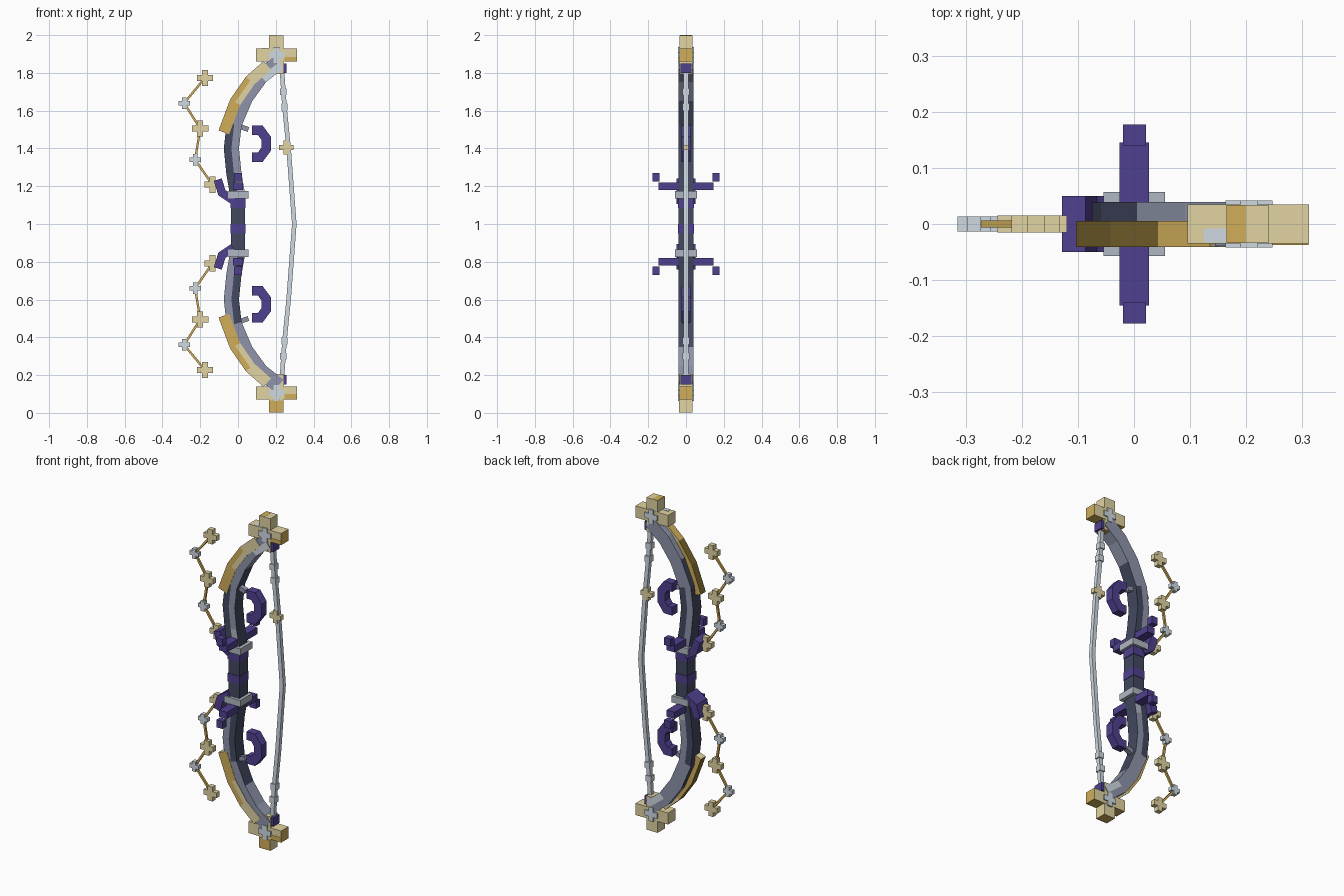
import bpy, bmesh, math
from mathutils import Matrix, Vector

if "Cube" in bpy.data.objects:
    bpy.data.objects.remove(bpy.data.objects["Cube"])


def material(name, hex_code):
    rgb = [int(hex_code[i:i + 2], 16) / 255 for i in (0, 2, 4)]
    col = [c / 12.92 if c < 0.04 else ((c + 0.055) / 1.055) ** 2.4 for c in rgb] + [1]
    m = bpy.data.materials.new(name)
    m.use_nodes = True
    m.diffuse_color = col
    m.node_tree.nodes["Principled BSDF"].inputs["Base Color"].default_value = col
    return m


TAN = material("pale_gold", "e1d4a2")
GOLD = material("deep_gold", "d0ae5a")
OLIVE = material("shaded_gold", "7c682f")
SILVER = material("silver", "d0dae2")
STEEL = material("steel", "b0b7c2")
GREY = material("slate_grey", "8e94aa")
DARK = material("dark_slate", "424860")
PURPLE = material("purple", "50408f")


def finish(name, bm, mats):
    bmesh.ops.recalc_face_normals(bm, faces=bm.faces)
    me = bpy.data.meshes.new(name)
    bm.to_mesh(me)
    bm.free()
    for m in mats:
        me.materials.append(m)
    ob = bpy.data.objects.new(name, me)
    bpy.context.collection.objects.link(ob)
    return ob


def boxes(name, mat, *extents):
    """One object made of boxes, each (x0, x1, y0, y1, z0, z1)."""
    bm = bmesh.new()
    for x0, x1, y0, y1, z0, z1 in extents:
        mid = Vector((x0 + x1, y0 + y1, z0 + z1)) / 2
        size = Matrix.Diagonal((x1 - x0, y1 - y0, z1 - z0, 1))
        bmesh.ops.create_cube(bm, size=1, matrix=Matrix.Translation(mid) @ size)
    return finish(name, bm, [mat])


def plus(name, mat, x, z, reach, arm, depth):
    return boxes(name, mat, (x - reach, x + reach, -depth, depth, z - arm, z + arm),
                 (x - arm, x + arm, -depth, depth, z - reach, z + reach))


def ribbon(name, path, half, y0, y1, mats, rule=None):
    """Bar of rectangular section along an x-z path; rule(segment, side) picks the colour."""
    pts = [Vector(p) for p in path]
    bm = bmesh.new()
    rings = []
    for i, p in enumerate(pts):
        a = (p - pts[i - 1]).normalized() if i else None
        b = (pts[i + 1] - p).normalized() if i < len(pts) - 1 else None
        t = ((a or b) + (b or a)).normalized()
        n = Vector((-t.y, t.x)) * half / (t.dot(a or b))
        # ring order: outer front, mid front, inner front, inner back, mid back, outer back
        rings.append([bm.verts.new((p.x + n.x * k, y, p.y + n.y * k))
                      for k, y in ((1, y0), (0, y0), (-1, y0), (-1, y1), (0, y1), (1, y1))])
    sides = ("front_outer", "front_inner", "inner", "back_inner", "back_outer", "outer")
    for i in range(len(rings) - 1):
        for j, side in enumerate(sides):
            k = (j + 1) % 6
            f = bm.faces.new((rings[i][j], rings[i][k], rings[i + 1][k], rings[i + 1][j]))
            f.material_index = rule(i, side) if rule else 0
    for r in (rings[0], rings[-1]):
        bm.faces.new(r)
    return finish(name, bm, mats)


half_parts = []
add = half_parts.append

# Curved limb: two-tone lower stretch with a pale foot, grey upper stretch, silver end
limb_path = [(0, 1.14), (-0.022, 1.27), (-0.035, 1.4), (-0.02, 1.53),
             (0.04, 1.67), (0.12, 1.78), (0.215, 1.855)]


def limb_rule(i, side):
    if side == "front_inner" and i in (0, 5):
        return 3 if i == 0 else 2
    if side in ("inner", "outer"):
        return int(i < 4)
    return int(i < 3 and side in ("front_outer", "back_inner"))


add(ribbon("limb", limb_path, 0.04, -0.039, 0.039, [GREY, DARK, SILVER, STEEL], limb_rule))


# Gilded guard on the front half of the limb's outer edge
def guard_rule(i, side):
    if side == "outer":
        return 2 if i < 2 else 1
    return int(i == 0 or (i == 1 and side != "front_inner"))


add(ribbon("limb_guard", [(-0.075, 1.485), (-0.015, 1.645), (0.065, 1.76), (0.155, 1.84)],
           0.03, -0.041, 0.005, [TAN, GOLD, OLIVE], guard_rule))

# Tip cross with silver inlay, and string anchor
add(boxes("tip_cross", TAN, (0.095, 0.312, -0.035, 0.035, 1.86, 1.93),
          (0.165, 0.24, -0.034, 0.034, 1.795, 1.999)))
add(plus("tip_inlay", SILVER, 0.205, 1.895, 0.042, 0.016, 0.042))
add(boxes("tip_stem_inlay", SILVER, (0.178, 0.222, -0.037, 0.037, 1.8, 1.87)))
add(boxes("string_anchor", PURPLE, (0.22, 0.256, -0.03, 0.03, 1.8, 1.85)))

# Crescent and the peg facing it
arc = [math.radians(112 - 44.8 * k) for k in range(6)]
add(ribbon("crescent", [(0.096 + 0.057 * math.cos(a), 1.425 + 0.077 * math.sin(a)) for a in arc],
           0.025, -0.025, 0.025, [PURPLE]))
add(ribbon("limb_peg", [(0, 1.52), (0.055, 1.5)], 0.013, -0.015, 0.015, [GREY]))

# Collar, crossbar with raised ends, and outward horn
add(boxes("collar", STEEL, (-0.054, 0.055, -0.057, 0.057, 1.135, 1.175)))
add(boxes("crossbar", PURPLE, (-0.026, 0.027, -0.145, 0.145, 1.18, 1.22),
          (-0.02, 0.021, 0.14, 0.177, 1.225, 1.27),
          (-0.02, 0.021, -0.177, -0.14, 1.225, 1.27)))
add(ribbon("horn", [(-0.025, 1.125), (-0.085, 1.165), (-0.107, 1.235)], 0.022,
           -0.05, 0.05, [PURPLE]))

# Floating chain of stars
stars = [(-0.135, 1.208), (-0.227, 1.34), (-0.2, 1.505), (-0.285, 1.64), (-0.175, 1.773)]
for i, (x, z) in enumerate(stars):
    if i % 2:
        add(plus(f"star_{i}", SILVER, x, z, 0.03, 0.012, 0.013))
    else:
        add(plus(f"star_{i}", TAN, x, z, 0.043, 0.016, 0.015))
    if i:
        add(ribbon(f"star_link_{i}", [stars[i - 1], (x, z)], 0.006, -0.006, 0.006, [GOLD]))

# Lower half: mirrored in z, except the limb, which is turned so its two tones swap
lift = Matrix.Translation((0, 0, 2))
for ob in half_parts:
    low = bpy.data.objects.new("lower_" + ob.name, ob.data.copy())
    if ob.name == "limb":
        low.data.transform(lift @ Matrix.Rotation(math.pi, 4, "X"))
    else:
        low.data.transform(lift @ Matrix.Diagonal((1, 1, -1, 1)))
        low.data.flip_normals()
    bpy.context.collection.objects.link(low)
    ob.name = "upper_" + ob.name

# Deep gold undersides and inner arm ends on both tip crosses
for half in ("upper", "lower"):
    mesh = bpy.data.objects[half + "_tip_cross"].data
    mesh.materials.append(GOLD)
    for f in mesh.polygons:
        f.material_index = int(f.normal.z < -0.5 or (f.normal.x > 0.5 and f.center.x > 0.3))

# Deep gold edging on the front of the tips, and plates on top of the upper one
boxes("tip_gold_edging", GOLD, (0.245, 0.311, -0.037, -0.03, 1.861, 1.885),
      (0.245, 0.311, -0.037, -0.03, 0.071, 0.1),
      (0.166, 0.239, -0.036, -0.03, 0.002, 0.065),
      (0.166, 0.2, -0.033, 0.033, 1.994, 2.0))
boxes("tip_silver_plate", SILVER, (0.125, 0.164, -0.033, -0.008, 1.926, 1.932))

# Grip with purple wraps
boxes("grip", DARK, (-0.036, 0.037, -0.04, 0.04, 0.84, 1.16))
for k, z in enumerate((1.11, 0.975)):
    boxes(f"grip_wrap_{k}", PURPLE, (-0.039, 0.04, -0.043, 0.043, z - 0.025, z + 0.025))

# Drawn string with beads and one star
ribbon("string", [(0.233, 0.19), (0.246, 0.38), (0.268, 0.6), (0.298, 1.0),
                  (0.268, 1.4), (0.246, 1.62), (0.233, 1.81)], 0.012, -0.012, 0.012, [SILVER])
for k, (x, z) in enumerate(((0.239, 1.7), (0.246, 1.62), (0.246, 0.38), (0.239, 0.3))):
    boxes(f"string_bead_{k}", SILVER, (x - 0.017, x + 0.017, -0.018, 0.018, z - 0.018, z + 0.018))
plus("string_star", TAN, 0.256, 1.405, 0.038, 0.014, 0.014)
